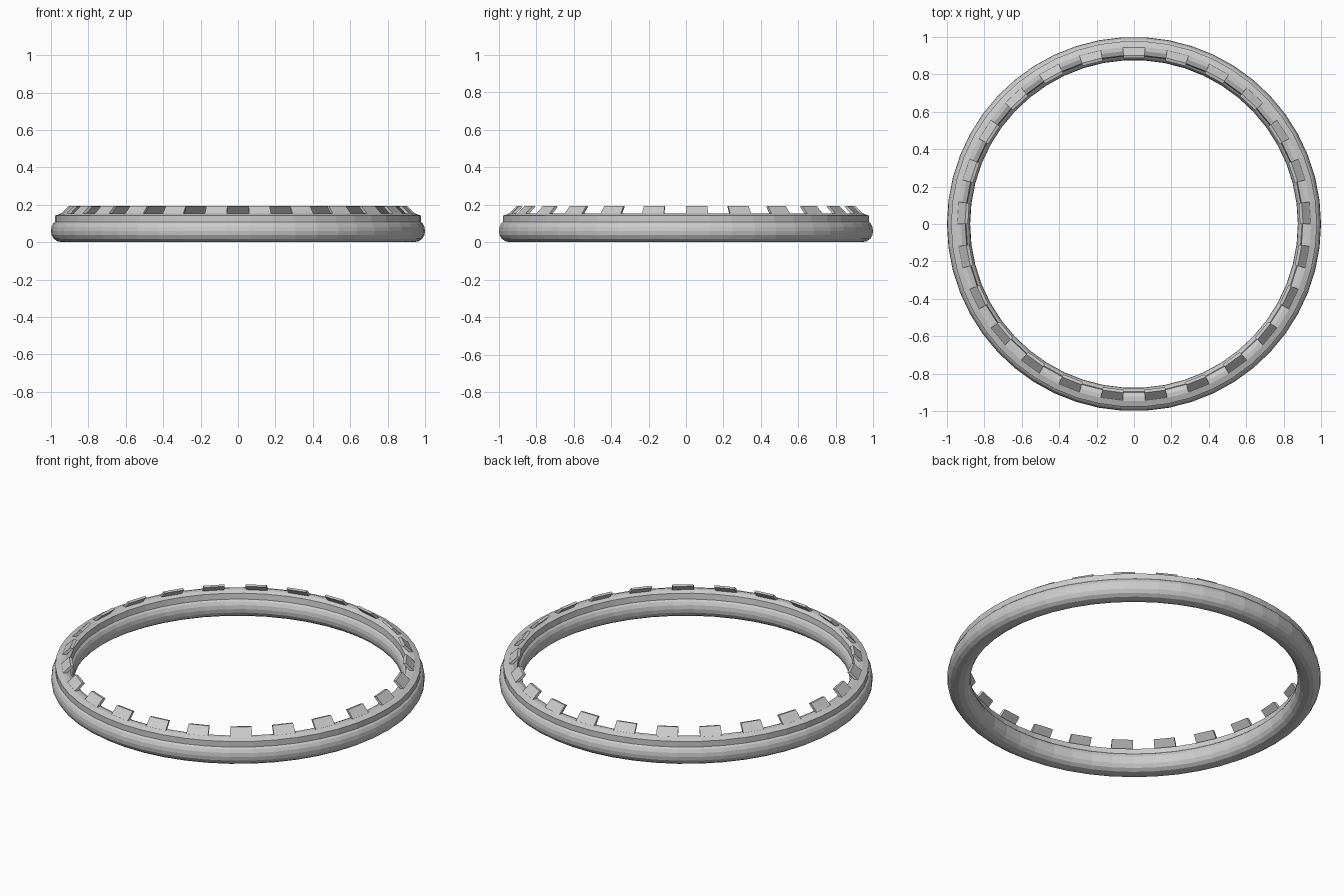
import bpy
from math import sin, cos, radians

if "Cube" in bpy.data.objects:
    bpy.data.objects.remove(bpy.data.objects["Cube"])

SEGMENTS = 50          # one facet per tooth and one per gap
STEP = 360 / SEGMENTS
FIRST = 86.4           # left edge of the tooth centred at the back


def point(angle, r, z):
    a = radians(angle)
    return (r * cos(a), r * sin(a), z)


def make_object(name, verts, faces):
    mesh = bpy.data.meshes.new(name)
    mesh.from_pydata(verts, [], faces)
    mesh.update()
    ob = bpy.data.objects.new(name, mesh)
    bpy.context.collection.objects.link(ob)
    return ob


# Ring body: rounded lower bulge, stepped neck and flat rim, (radius, z)
profile = [
    (0.940, 0.000), (0.966, 0.005), (0.985, 0.018), (0.997, 0.038),
    (1.000, 0.060), (0.997, 0.082), (0.988, 0.100), (0.978, 0.109),
    (0.978, 0.142), (0.947, 0.153), (0.925, 0.153), (0.902, 0.142),
    (0.898, 0.109), (0.888, 0.100), (0.879, 0.082), (0.876, 0.060),
    (0.879, 0.038), (0.891, 0.018), (0.910, 0.005),
]
n = len(profile)
verts = [point(FIRST + i * STEP, r, z) for i in range(SEGMENTS) for r, z in profile]
faces = []
for i in range(SEGMENTS):
    a, b = i * n, ((i + 1) % SEGMENTS) * n
    for j in range(n):
        k = (j + 1) % n
        faces.append((a + j, b + j, b + k, a + k))
make_object("ring_body", verts, faces)

# Teeth: 25 slabs leaning inwards from the rim
section = [(0.947, 0.152), (0.904, 0.194), (0.888, 0.190), (0.925, 0.152)]
verts, faces = [], []
for i in range(0, SEGMENTS, 2):
    s = len(verts)
    for angle in (FIRST + i * STEP, FIRST + (i + 1) * STEP):
        verts += [point(angle, r, z) for r, z in section]
    faces += [(s, s + 1, s + 2, s + 3), (s + 7, s + 6, s + 5, s + 4)]
    for j in range(4):
        k = (j + 1) % 4
        faces.append((s + j, s + 4 + j, s + 4 + k, s + k))
make_object("rim_teeth", verts, faces)
